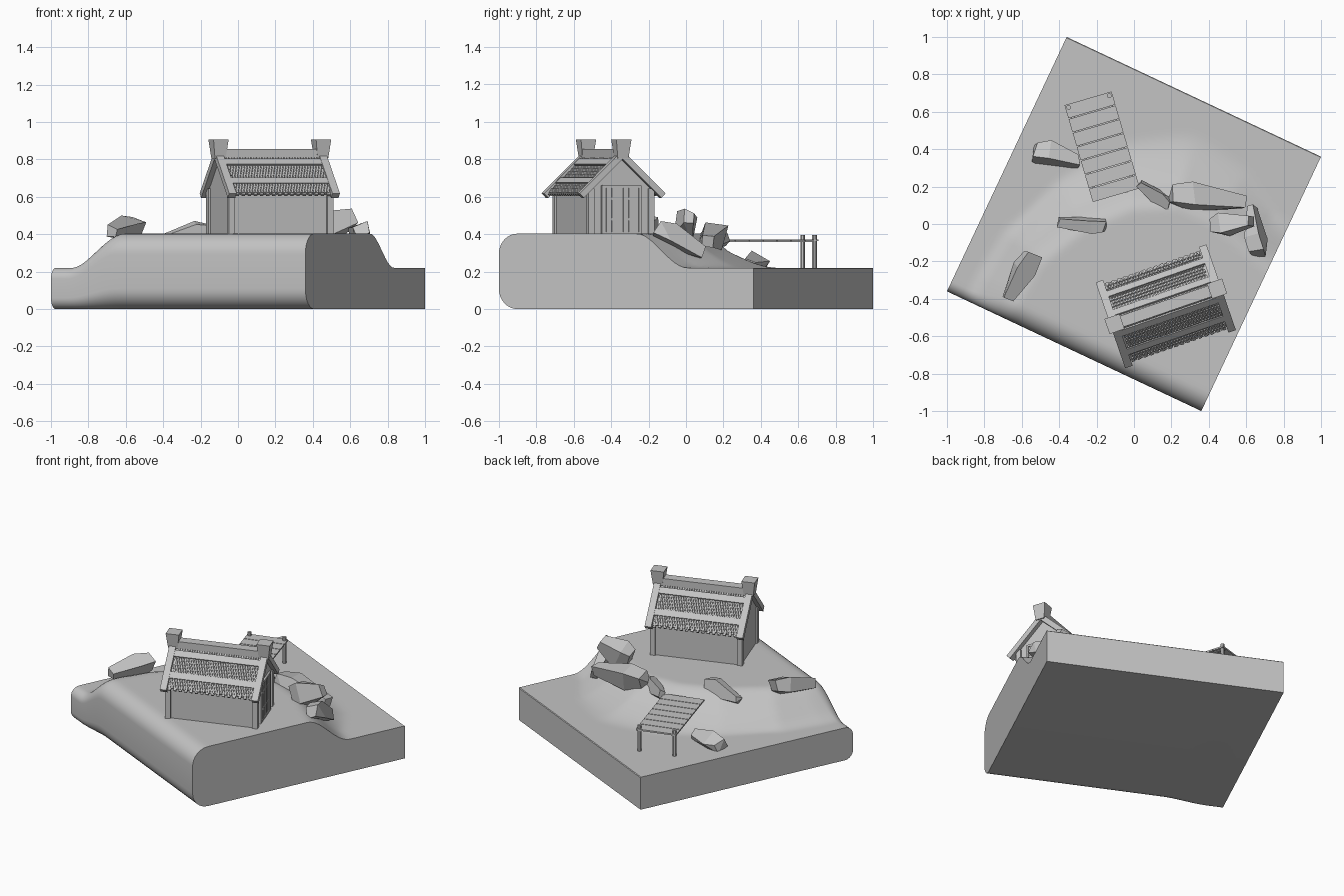
import bpy, bmesh, math, random
from mathutils import Matrix, Vector

if "Cube" in bpy.data.objects:
    bpy.data.objects.remove(bpy.data.objects["Cube"])
random.seed(11)

CLAY = bpy.data.materials.new("plain grey")
CLAY.diffuse_color = (0.55, 0.55, 0.55, 1)
CLAY.use_nodes = True
CLAY.node_tree.nodes["Principled BSDF"].inputs["Base Color"].default_value = CLAY.diffuse_color


def finish(bm, name, M=Matrix()):
    bmesh.ops.recalc_face_normals(bm, faces=bm.faces[:])
    me = bpy.data.meshes.new(name)
    bm.to_mesh(me)
    bm.free()
    me.materials.append(CLAY)
    ob = bpy.data.objects.new(name, me)
    ob.matrix_world = M
    bpy.context.collection.objects.link(ob)
    return ob


def box(bm, c, s, R=Matrix()):
    """Box with centre c and full size s, moved by R."""
    bmesh.ops.create_cube(bm, size=1, matrix=R @ Matrix.Translation(c) @ Matrix.Diagonal((*s, 1)))


def boxes(name, items, M):
    bm = bmesh.new()
    for c, s in items:
        box(bm, c, s)
    return finish(bm, name, M)


# ground: rounded front cliff, raised plateau that slopes to a low shore
S = 0.7515
EDGE = [Vector(p) for p in [(-.50, -1.2), (-.51, -.62), (-.48, -.36), (-.33, -.06),
                            (-.12, .17), (.14, .31), (.40, .31), (.75, .21), (1.3, .1)]]


def height(u, v):
    p = Vector((u, v))
    best, side = 9, 1
    for a, b in zip(EDGE, EDGE[1:]):
        d = b - a
        t = max(0, min(1, (p - a).dot(d) / d.length_squared))
        q = p - (a + d * t)
        if q.length < best:
            best = q.length
            side = 1 if d.x * q.y - d.y * q.x < 0 else -1
    # the foot of the slope is longer at the back, short near the outer walls
    foot = .29 + .26 * max(0, 1 - ((u - .05) / .6) ** 2) if side < 0 else .29
    t = max(0, min(1, 0.5 + side * best / foot))
    return 0.22 + 0.183 * t * t * (3 - 2 * t)


def section(u):
    h = height(u, -S + 0.08)
    r = h * 0.27
    pts = [(S, 0.0)]
    for k in range(9):
        a = math.pi / 2 * k / 8
        pts.append((-S + r - r * math.sin(a), r - r * math.cos(a)))
    for k in range(9):
        a = math.pi / 2 * k / 8
        pts.append((-S + r - r * math.cos(a), h - r + r * math.sin(a)))
    v0 = -S + r
    for k in range(1, 49):
        v = v0 + (S - 0.004 - v0) * k / 48
        w = min(1, k / 4)
        pts.append((v, h * (1 - w) + height(u, v) * w))
    pts.append((S, pts[-1][1] - 0.004))
    return pts


bm = bmesh.new()
N = 56
rings = []
for i in range(N + 1):
    u = -S + 2 * S * i / N
    rings.append([bm.verts.new((u, v, z)) for v, z in section(u)])
for A, B in zip(rings, rings[1:]):
    for k in range(len(A)):
        j = (k + 1) % len(A)
        bm.faces.new((A[k], A[j], B[j], B[k]))
bm.faces.new(rings[0])
bm.faces.new(rings[-1])
ground = finish(bm, "ground", Matrix.Rotation(math.radians(-25.2), 4, 'Z'))
bpy.context.view_layer.objects.active = ground
ground.select_set(True)
bpy.ops.object.shade_smooth_by_angle(angle=math.radians(40))

# house body: pentagon prism along local x
H = Matrix.Translation((0.17, -0.44, 0)) @ Matrix.Rotation(math.radians(19), 4, 'Z')
A, B = 0.284, 0.176
bm = bmesh.new()
ends = [[bm.verts.new((x, y, z)) for y, z in [(-B, .385), (B, .385), (B, .64), (0, .81), (-B, .64)]]
        for x in (-A, A)]
for k in range(5):
    j = (k + 1) % 5
    bm.faces.new((ends[0][k], ends[0][j], ends[1][j], ends[1][k]))
bm.faces.new(ends[0])
bm.faces.new(ends[1])
finish(bm, "house_walls", H)

# corner posts
boxes("corner_posts",
      [((sx * (A - .006), sy * (B - .006), .515), (.034, .034, .26)) for sx in (-1, 1) for sy in (-1, 1)], H)

# door on the right gable: panel, frame, slats
boxes("door_panel", [((A + .002, 0, .525), (.008, .20, .25))], H)
boxes("door_frame", [((A + .006, y, .53), (.012, .014, .26)) for y in (-.105, .105)] +
      [((A + .006, 0, z), (.012, .21, .014)) for z in (.405, .655)], H)
boxes("door_slats", [((A + .005, -.08 + .16 * k / 5, .53), (.010, .013, .235)) for k in range(6)] +
      [((A + .004, 0, z), (.008, .19, .012)) for z in (.48, .59)], H)

# roof: both slopes run down from the ridge in local (x, distance, thickness)
ANG = math.radians(43.5)
L = 0.325
tiles, planks, boards, deck = (bmesh.new() for _ in range(4))
for side in (0, math.pi):
    R = (Matrix.Rotation(side, 4, 'Z') @ Matrix.Translation((0, 0, .828)) @ Matrix.Rotation(-ANG, 4, 'X'))
    box(deck, (0, .147, -.012), (.57, .295, .012), R)
    for r in range(12):
        for k in range(34):
            x = -.265 + .53 * (k + (r % 2) * .5) / 34
            c = Matrix.Translation((x, .04 + r * .0225, .001)) @ Matrix.Rotation(-.22, 4, 'X')
            box(tiles, (0, 0, 0), (.0115, .025, .008), R @ c)
    for k in range(16):                       # ragged eave fringe
        box(tiles, (-.258 + .516 * k / 15, .292, -.008), (.018, .035, .012), R)
    for d in (.070, .215):                    # long battens over the tiles
        box(planks, (0, d, .008), (.565, .042, .010), R)
    for x in (-.292, .292):                   # gable boards
        box(boards, (x, L / 2 - .005, -.002), (.042, L, .034), R)
finish(deck, "roof_deck", H)
finish(tiles, "roof_tiles", H)
finish(planks, "roof_battens", H)
finish(boards, "gable_boards", H)
boxes("ridge_beam", [((0, 0, .832), (.60, .062, .046))], H)

# flared ridge ends
bm = bmesh.new()
for x in (-.29, .29):
    for v in bmesh.ops.create_cube(bm, size=1)["verts"]:
        f = .085 if v.co.z > 0 else .060
        v.co = (x + v.co.x * f, v.co.y * f, .855 + v.co.z * .10)
finish(bm, "ridge_ends", H)

# jetty
J = Matrix.Translation((-.17, .413, 0)) @ Matrix.Rotation(math.radians(16.3), 4, 'Z')
boxes("jetty_planks",
      [((0, -.272 + .544 * (k + .5) / 7, .368), (.262, .073, .010)) for k in range(7)], J)
boxes("jetty_beams", [((x, 0, .361), (.018, .53, .006)) for x in (-.105, .105)], J)
bm = bmesh.new()
for x in (-.113, .113):
    bmesh.ops.create_cone(bm, cap_ends=True, segments=8, radius1=.013, radius2=.013, depth=.19,
                          matrix=Matrix.Translation((x, .252, .30)))
finish(bm, "jetty_posts", J)


# rocks: chunky chiselled hulls, one blunt end and one narrower end
def rock(name, loc, size, yaw, pitch=0):
    bm = bmesh.new()
    for x, s in ((-.5, .72), (-.2, 1), (.5, .5)):
        for k in range(4):
            a = 2 * math.pi * (k + .3) / 4 + random.uniform(-.3, .3)
            f = .56 * s * random.uniform(.9, 1.1)
            bm.verts.new(((x + random.uniform(-.05, .05)) * size[0],
                          math.cos(a) * f * size[1], math.sin(a) * f * size[2]))
    out = bmesh.ops.convex_hull(bm, input=bm.verts[:])
    bmesh.ops.delete(bm, geom=[g for g in set(out["geom_interior"] + out["geom_unused"])
                               if isinstance(g, bmesh.types.BMVert)], context='VERTS')
    bmesh.ops.dissolve_limit(bm, angle_limit=.3, verts=bm.verts[:], edges=bm.edges[:])
    M = (Matrix.Translation(loc) @ Matrix.Rotation(math.radians(yaw), 4, 'Z')
         @ Matrix.Rotation(math.radians(pitch), 4, 'Y'))
    finish(bm, name, M)


rock("rock_shore", (-.415, .36, .24), (.25, .14, .12), -12)
rock("rock_slope", (-.275, 0, .395), (.25, .11, .12), 175, 8)
rock("rock_front_left", (-.61, -.28, .43), (.28, .13, .15), 240, 6)
rock("rock_by_jetty", (.11, .16, .37), (.20, .085, .13), 145)
rock("rock_back_long", (.395, .14, .385), (.39, .15, .15), -7, 6)
rock("rock_upright", (.525, 0, .46), (.22, .13, .20), 8, -20)
rock("rock_right", (.645, -.03, .36), (.29, .12, .14), 97, 28)
